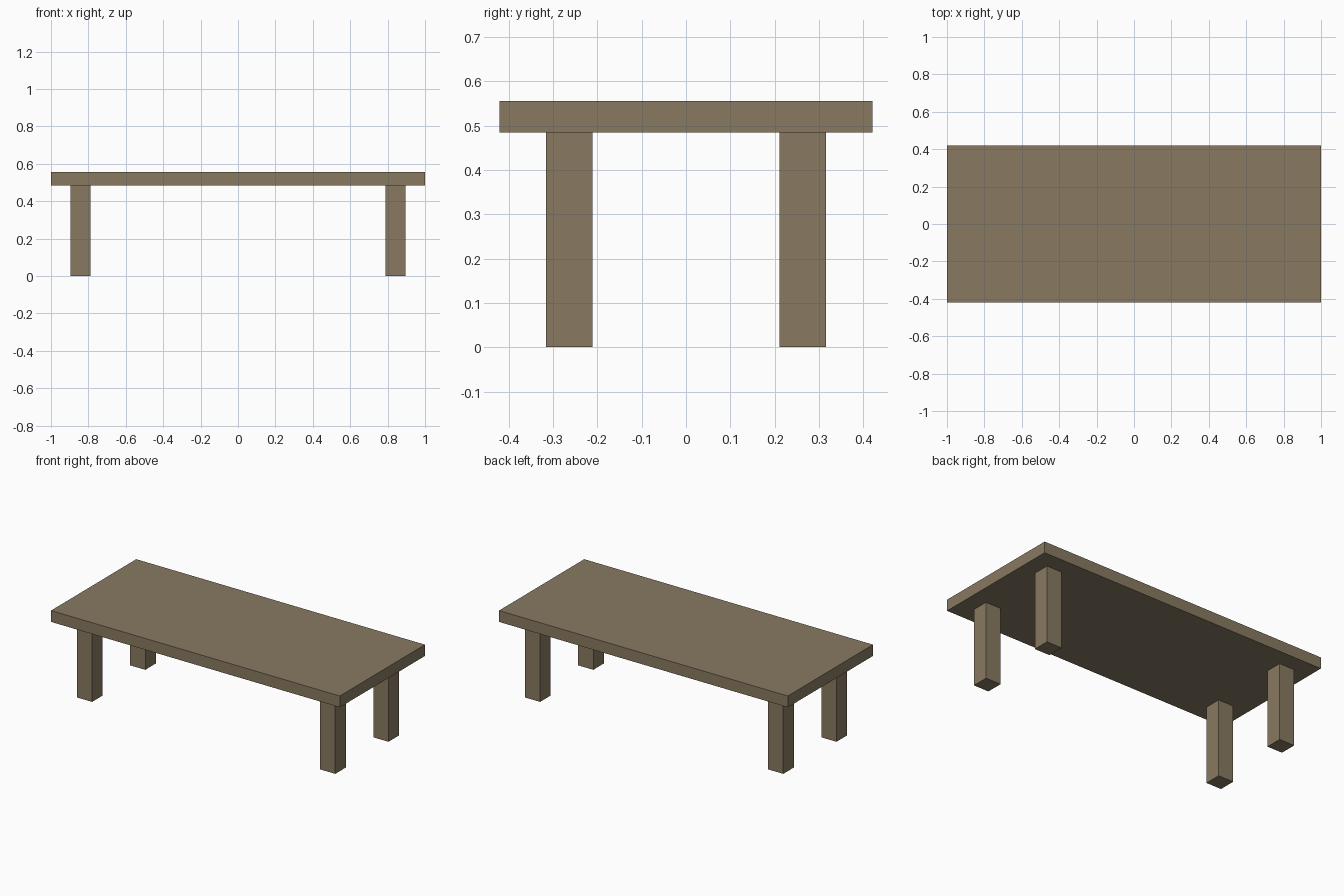
import bpy

default_cube = bpy.data.objects.get("Cube")
if default_cube:
    bpy.data.objects.remove(default_cube, do_unlink=True)

# Single wood colour
WOOD = (0.25, 0.195, 0.122, 1.0)
wood = bpy.data.materials.new("brown_wood")
wood.use_nodes = True
wood.diffuse_color = WOOD
bsdf = next(n for n in wood.node_tree.nodes if n.type == 'BSDF_PRINCIPLED')
bsdf.inputs["Base Color"].default_value = WOOD

TOP_LENGTH, TOP_DEPTH = 2.0, 0.842
TOP_HEIGHT, LEG_HEIGHT = 0.556, 0.485
LEG_WIDTH = 0.105
LEG_X, LEG_Y = 0.842, 0.263


def box(name, centre, size):
    bpy.ops.mesh.primitive_cube_add(size=1, location=centre)
    obj = bpy.context.object
    obj.name = name
    obj.scale = size
    bpy.ops.object.transform_apply(location=False, rotation=False, scale=True)
    obj.data.materials.append(wood)
    return obj


# Table top slab
box("table_top", (0, 0, (TOP_HEIGHT + LEG_HEIGHT) / 2),
    (TOP_LENGTH, TOP_DEPTH, TOP_HEIGHT - LEG_HEIGHT))

# Four square legs, set in from the corners
for side, sx in (("left", 1), ("right", -1)):
    for end, sy in (("front", -1), ("back", 1)):
        box(f"{end}_{side}_leg", (sx * LEG_X, sy * LEG_Y, LEG_HEIGHT / 2),
            (LEG_WIDTH, LEG_WIDTH, LEG_HEIGHT))
